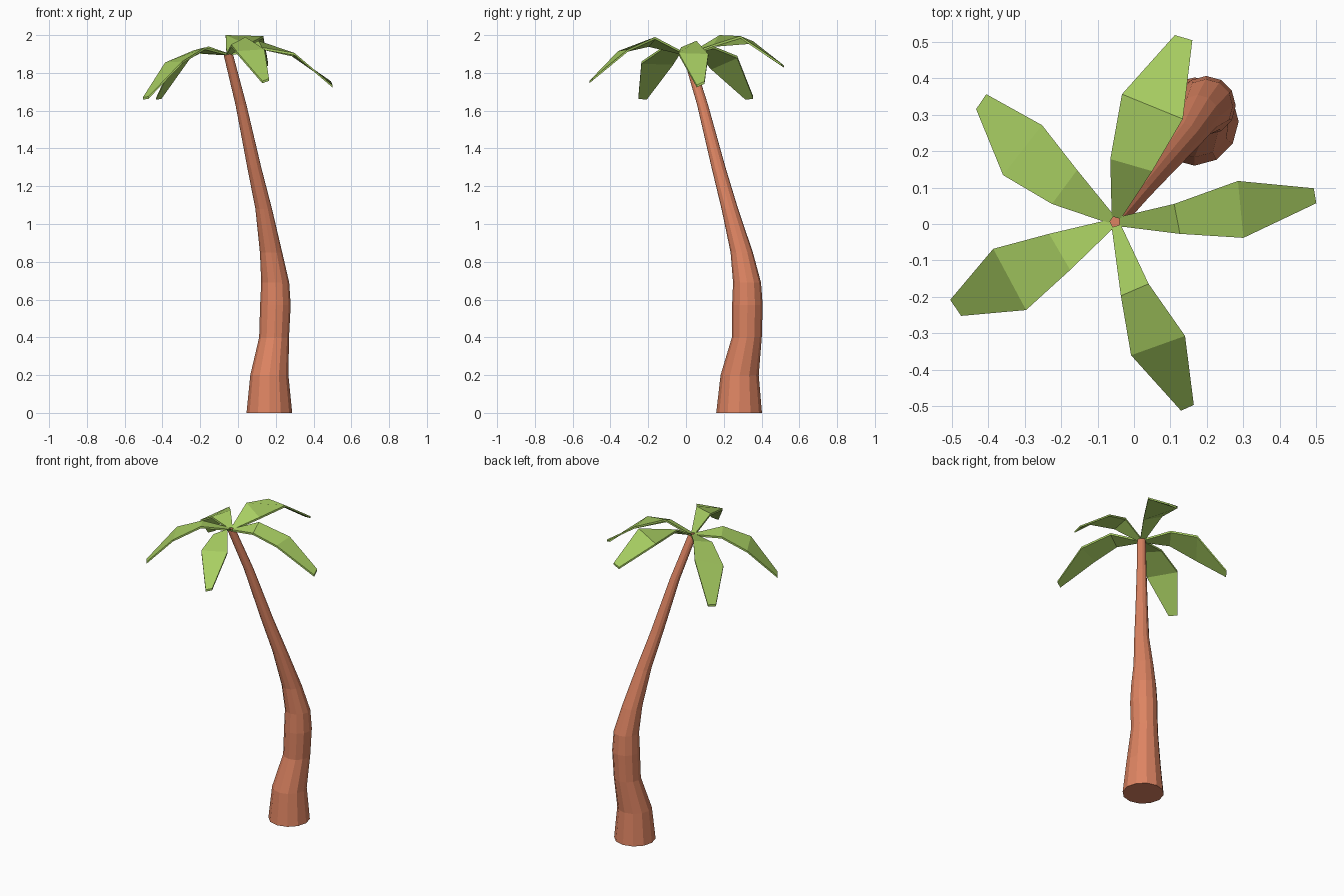
import bpy, bmesh, math
from mathutils import Vector

if "Cube" in bpy.data.objects:
    bpy.data.objects.remove(bpy.data.objects["Cube"])


def material(name, srgb):
    m = bpy.data.materials.new(name)
    m.diffuse_color = [((c / 255 + 0.055) / 1.055) ** 2.4 for c in srgb] + [1]
    m.use_nodes = True
    m.node_tree.nodes["Principled BSDF"].inputs["Base Color"].default_value = m.diffuse_color
    return m


bark = material("bark brown", (221, 132, 98))
leaf = material("leaf green", (168, 206, 98))


def make_object(name, bm, mat):
    bmesh.ops.recalc_face_normals(bm, faces=bm.faces)
    me = bpy.data.meshes.new(name)
    bm.to_mesh(me)
    bm.free()
    me.materials.append(mat)
    ob = bpy.data.objects.new(name, me)
    bpy.context.collection.objects.link(ob)
    return ob


# Curved, tapering trunk: (x, y, z, radius) of each ring
SIDES = 12
path = [(.166, .281, 0, .121), (.166, .284, .2, .101), (.191, .322, .4, .079),
        (.198, .325, .57, .081), (.197, .323, .69, .074), (.175, .295, .85, .059),
        (.136, .232, 1.08, .044), (.086, .172, 1.3, .037), (.016, .088, 1.63, .029),
        (-.052, .006, 1.9, .025)]
bm = bmesh.new()
rings = []
for x, y, z, r in path:
    rings.append([bm.verts.new((x + r * math.cos(a), y + r * math.sin(a), z))
                  for a in (2 * math.pi * i / SIDES for i in range(SIDES))])
for lo, hi in zip(rings, rings[1:]):
    for i in range(SIDES):
        j = (i + 1) % SIDES
        bm.faces.new((lo[i], lo[j], hi[j], hi[i]))
bm.faces.new(rings[0])
bm.faces.new(rings[-1])
make_object("trunk", bm, bark)

# Fronds: left and right edge points at the shoulder, widest part and tip
fronds = {
    "frond_right": [((.11, .055, 1.97), (.126, -.027, 1.935)),
                    ((.285, .118, 1.9), (.30, -.038, 1.905)),
                    ((.493, .098, 1.755), (.50, .057, 1.735))],
    "frond_back": [((-.065, .178, 2.0), (.05, .145, 1.95)),
                   ((-.033, .356, 1.967), (.134, .288, 1.995)),
                   ((.112, .518, 1.84), (.16, .504, 1.85))],
    "frond_back_left": [((-.225, .055, 1.915), (-.156, .148, 1.94)),
                        ((-.359, .134, 1.83), (-.252, .271, 1.89)),
                        ((-.433, .315, 1.67), (-.405, .356, 1.675))],
    "frond_front_left": [((-.175, -.126, 1.935), (-.233, -.027, 1.92)),
                         ((-.296, -.236, 1.86), (-.386, -.068, 1.855)),
                         ((-.474, -.252, 1.675), (-.504, -.208, 1.67))],
    "frond_front": [((.04, -.164, 1.99), (-.036, -.197, 1.95)),
                    ((.14, -.307, 1.925), (-.008, -.36, 1.915)),
                    ((.164, -.496, 1.77), (.129, -.512, 1.757))],
}
crown = Vector((-.052, .006, 1.905))
for name, pairs in fronds.items():
    # narrow root at the crown, squared to the direction of the frond
    out = (Vector(pairs[0][0]) + Vector(pairs[0][1])) / 2 - crown
    out.z = 0
    out.normalize()
    side = Vector((-out.y, out.x, 0))
    if side.dot(Vector(pairs[0][0]) - crown) < 0:
        side = -side
    root = crown + out * .012
    stations = [(root + side * .013, root - side * .013)] + pairs
    # closed thin blade: top sheet plus a copy just below it
    bm = bmesh.new()
    loops = []
    for a, b in stations:
        pts = [Vector(a), Vector(b)]
        drop = Vector((0, 0, -.012))
        loops.append([bm.verts.new(p) for p in (pts[0], pts[1], pts[1] + drop, pts[0] + drop)])
    for p, q in zip(loops, loops[1:]):
        for i in range(4):
            j = (i + 1) % 4
            bm.faces.new((p[i], p[j], q[j], q[i]))
    bm.faces.new(loops[0])
    bm.faces.new(loops[-1])
    make_object(name, bm, leaf)
